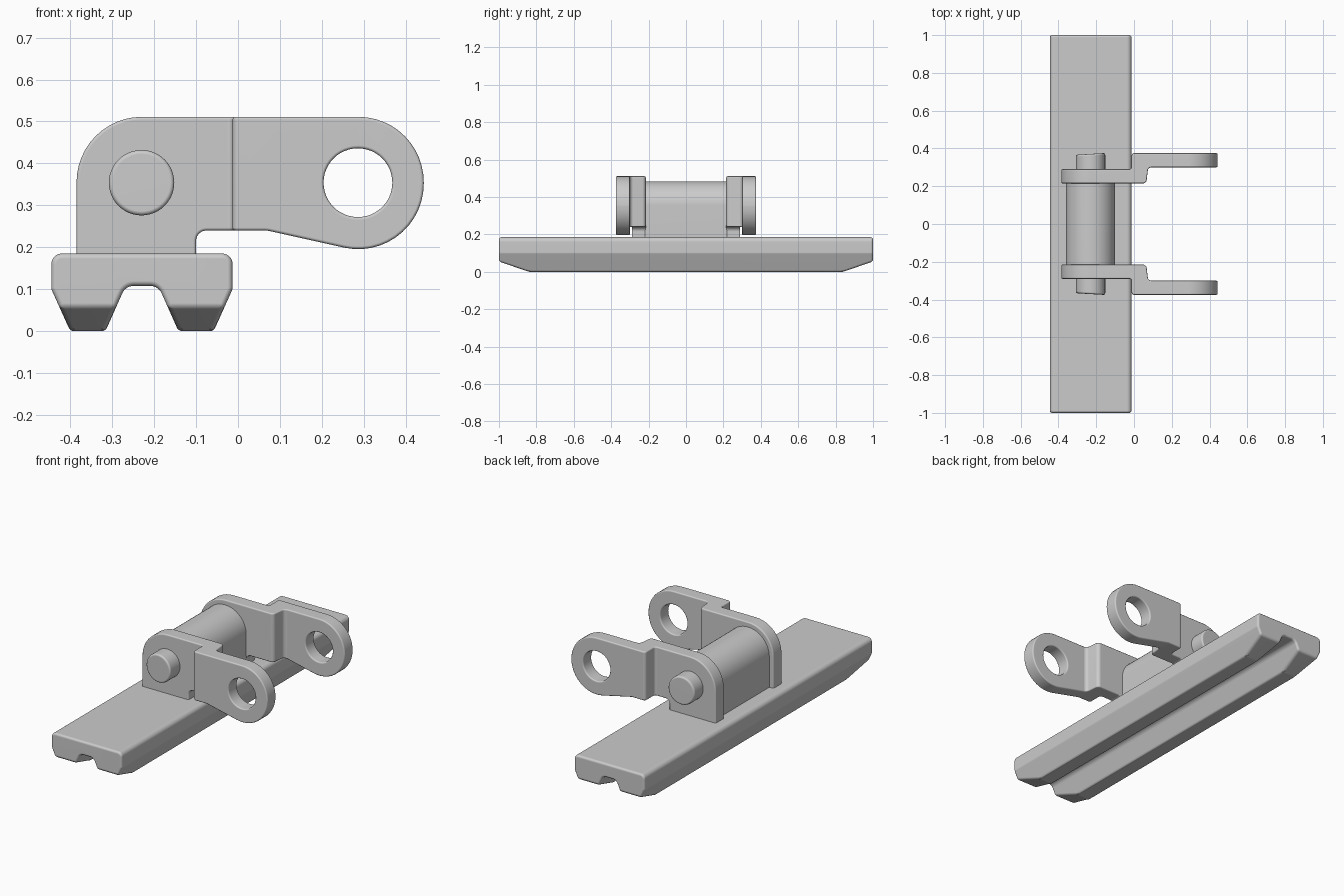
import bpy, bmesh, math
from mathutils import Vector

if "Cube" in bpy.data.objects:
    bpy.data.objects.remove(bpy.data.objects["Cube"])

steel = bpy.data.materials.new("light grey steel")
steel.diffuse_color = (0.6, 0.6, 0.6, 1)
steel.use_nodes = True
steel.node_tree.nodes["Principled BSDF"].inputs["Base Color"].default_value = steel.diffuse_color


def rounded(corners):
    """Polygon from (u, v, radius) corners, each replaced by an arc."""
    out = []
    n = len(corners)
    for i, (u, v, r) in enumerate(corners):
        p = Vector((u, v))
        if r == 0:
            out.append(p)
            continue
        a = (Vector(corners[i - 1][:2]) - p).normalized()
        b = (Vector(corners[(i + 1) % n][:2]) - p).normalized()
        half = a.angle(b) / 2
        c = p + (a + b).normalized() * (r / math.sin(half))
        start = p + a * (r / math.tan(half)) - c
        end = p + b * (r / math.tan(half)) - c
        turn = start.angle_signed(end)      # clockwise positive
        steps = max(3, int(abs(turn) / math.radians(7.5)))
        for k in range(steps + 1):
            t = -turn * k / steps
            out.append(c + Vector((start.x * math.cos(t) - start.y * math.sin(t),
                                   start.x * math.sin(t) + start.y * math.cos(t))))
    return out


def prism(name, corners, axis, lo, hi):
    """Extrude a rounded outline along an axis."""
    place = {'x': lambda u, v, t: (t, u, v),
             'y': lambda u, v, t: (u, t, v),
             'z': lambda u, v, t: (u, v, t)}[axis]
    pts = rounded(corners)
    bm = bmesh.new()
    rings = [[bm.verts.new(place(p.x, p.y, t)) for p in pts] for t in (lo, hi)]
    for ring in rings:
        bm.faces.new(ring)
    for i in range(len(pts)):
        bm.faces.new((rings[0][i - 1], rings[0][i], rings[1][i], rings[1][i - 1]))
    bmesh.ops.remove_doubles(bm, verts=bm.verts, dist=1e-4)
    bmesh.ops.recalc_face_normals(bm, faces=bm.faces)
    me = bpy.data.meshes.new(name)
    bm.to_mesh(me)
    bm.free()
    ob = bpy.data.objects.new(name, me)
    bpy.context.collection.objects.link(ob)
    me.materials.append(steel)
    return ob


def activate(ob):
    bpy.ops.object.select_all(action='DESELECT')
    ob.select_set(True)
    bpy.context.view_layer.objects.active = ob


def boolean(ob, other, op):
    activate(ob)
    m = ob.modifiers.new("cut", 'BOOLEAN')
    m.operation, m.object, m.solver = op, other, 'EXACT'
    bpy.ops.object.modifier_apply(modifier=m.name)
    bpy.data.objects.remove(other)


def finish(ob, width):
    """Round the sharp edges and shade smooth."""
    activate(ob)
    m = ob.modifiers.new("round", 'BEVEL')
    m.width, m.segments = width, 3
    m.limit_method, m.angle_limit = 'ANGLE', math.radians(40)
    m.use_clamp_overlap = False
    bpy.ops.object.modifier_apply(modifier=m.name)
    bpy.ops.object.shade_smooth_by_angle(angle=math.radians(35))
    w = ob.modifiers.new("normals", 'WEIGHTED_NORMAL')
    w.keep_sharp = True


def disc(x, z, r):
    return [(x - r, z - r, r), (x + r, z - r, r), (x + r, z + r, r), (x - r, z + r, r)]


# Track pad: two-ribbed profile, trimmed by sloping ends
pad = prism("track_pad", [
    (-0.445, 0.185, 0.025), (-0.445, 0.10, 0.02), (-0.4, 0, 0.015), (-0.316, 0, 0.015),
    (-0.268, 0.108, 0.03), (-0.19, 0.108, 0.03), (-0.142, 0, 0.015), (-0.058, 0, 0.015),
    (-0.013, 0.10, 0.02), (-0.013, 0.185, 0.025)], 'y', -1.1, 1.1)
trim = prism("pad_trim", [
    (-1, 0.055, 0), (-1, 0.3, 0), (1, 0.3, 0), (1, 0.055, 0),
    (0.782, -0.02, 0), (-0.782, -0.02, 0)], 'x', -0.6, 0.2)
boolean(pad, trim, 'INTERSECT')
finish(pad, 0.012)

# Bushing housing between the links
bushing = prism("bushing", [
    (-0.36, 0.13, 0), (-0.36, 0.484, 0.13), (-0.10, 0.484, 0.13), (-0.10, 0.13, 0)],
    'y', -0.22, 0.22)
finish(bushing, 0.004)

# Pin, with ends cut slightly askew
pin = prism("pin", disc(-0.23, 0.354, 0.078), 'y', -0.371, 0.371)
for v in pin.data.vertices:
    v.co.y += (v.co.x + 0.23) * 0.06 * (1 if v.co.y > 0 else -1)
finish(pin, 0.01)

# Pair of cranked side links: side outline crossed with stepped plan
for side, s in (("back", 1), ("front", -1)):
    link = prism(side + "_link", [
        (-0.385, 0.13, 0), (-0.385, 0.511, 0.156), (0.443, 0.511, 0.156),
        (0.443, 0.157, 0.156), (0.07, 0.24, 0.05), (-0.10, 0.24, 0.025),
        (-0.10, 0.13, 0)], 'y', s * 0.1, s * 0.5)
    plan = prism("link_plan", [
        (-0.6, s * 0.215, 0), (0.065, s * 0.215, 0.02), (0.075, s * 0.30, 0.02),
        (0.6, s * 0.30, 0), (0.6, s * 0.375, 0), (-0.013, s * 0.375, 0.015),
        (-0.013, s * 0.29, 0.012), (-0.6, s * 0.29, 0)], 'z', 0, 0.7)
    boolean(link, plan, 'INTERSECT')
    bore = prism("link_bore", disc(0.286, 0.354, 0.082), 'y', s * 0.2, s * 0.5)
    boolean(link, bore, 'DIFFERENCE')
    finish(link, 0.007)
